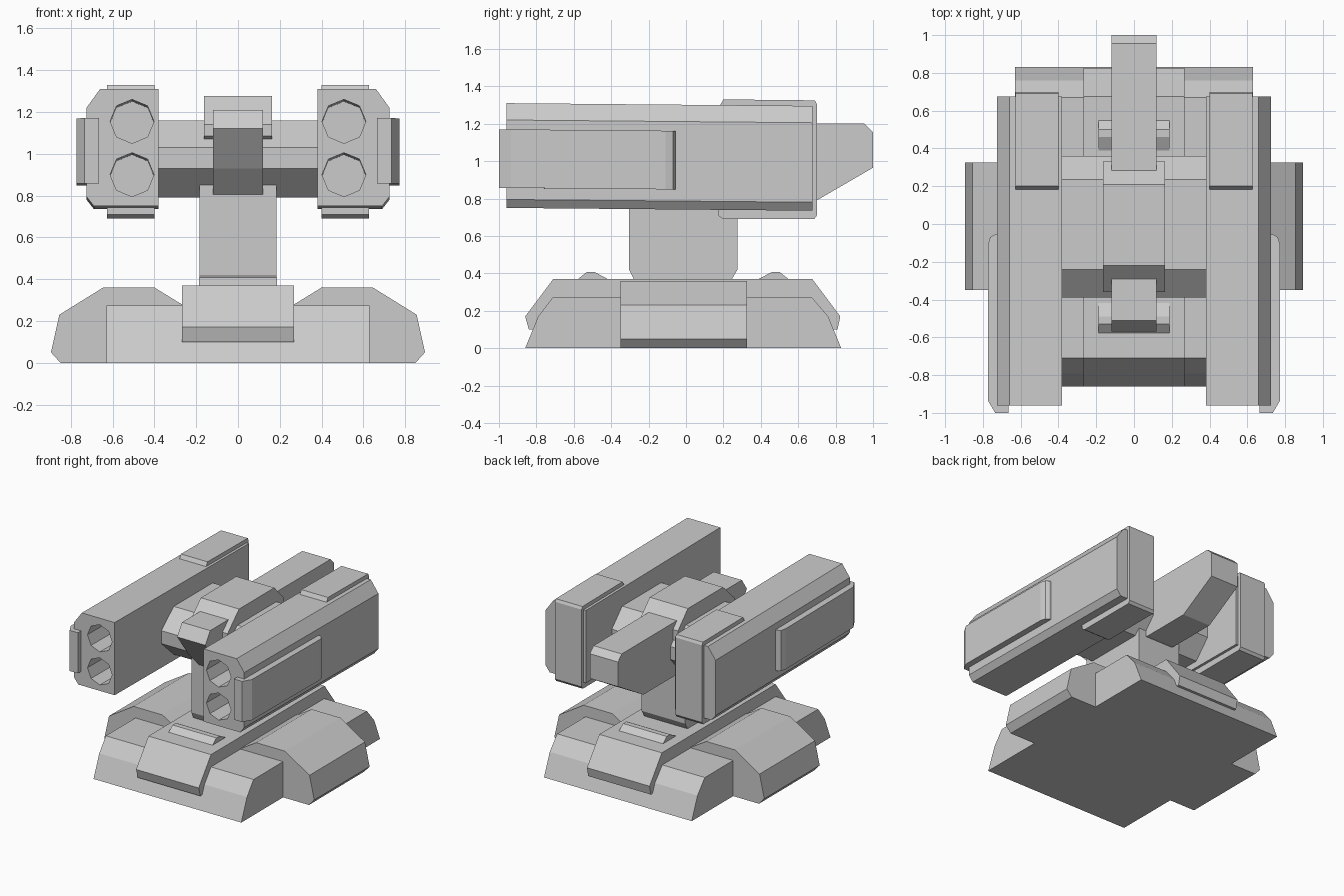
import bpy, bmesh, math
from mathutils import Vector, Matrix

if "Cube" in bpy.data.objects:
    bpy.data.objects.remove(bpy.data.objects["Cube"])


def prism(name, pts, axis, a, b, tilt=0.0, mirror=False):
    """Extrude a 2D profile along an axis; tilt shears z along y."""
    place = {
        'x': lambda p, t: (t, p[0], p[1]),
        'y': lambda p, t: (p[0], t, p[1]),
        'z': lambda p, t: (p[0], p[1], t),
    }[axis]
    bm = bmesh.new()
    lo = [bm.verts.new(place(p, a)) for p in pts]
    hi = [bm.verts.new(place(p, b)) for p in pts]
    n = len(pts)
    bm.faces.new(lo)
    bm.faces.new(hi[::-1])
    for i in range(n):
        j = (i + 1) % n
        bm.faces.new((lo[i], hi[i], hi[j], lo[j]))
    for v in bm.verts:
        v.co.z -= tilt * (v.co.y + 0.96)
    bmesh.ops.recalc_face_normals(bm, faces=bm.faces)
    me = bpy.data.meshes.new(name)
    bm.to_mesh(me)
    bm.free()
    ob = bpy.data.objects.new(name, me)
    bpy.context.collection.objects.link(ob)
    if mirror:
        add_mirror(ob)
    return ob


def add_mirror(ob):
    m = ob.modifiers.new("mirror", 'MIRROR')
    m.use_axis = (True, False, False)
    m.use_clip = False
    m.use_mirror_merge = False


# Base: long body, wide side feet, raised central ridge
prism("base_body", [(-0.86, 0), (-0.79, 0.17), (-0.71, 0.275), (0.67, 0.275),
                    (0.76, 0.17), (0.83, 0)], 'x', -0.63, 0.63)
half = [(0.85, 0), (0.895, 0.05), (0.855, 0.23), (0.645, 0.36), (0.40, 0.36), (0.27, 0.28)]
prism("base_side_feet", half + [(-x, z) for x, z in reversed(half)], 'y', -0.35, 0.325)
prism("base_ridge", [(-0.84, 0.10), (-0.86, 0.17), (-0.71, 0.37), (0.675, 0.37),
                     (0.825, 0.17), (0.81, 0.10)], 'x', -0.267, 0.267)

# Low wedges on the ridge, front and back
for name, s, off in (("front_wedge", 1, 0), ("rear_wedge", -1, -0.03)):
    prism(name, [(s * y + off, z) for y, z in
                 ((-0.59, 0.36), (-0.53, 0.408), (-0.49, 0.408), (-0.40, 0.36))],
          'x', -0.187, 0.187)

# Pillar
prism("pillar", [(-0.275, 0.36), (-0.305, 0.42), (-0.305, 0.90), (0.275, 0.90),
                 (0.275, 0.42), (0.24, 0.36)], 'x', -0.185, 0.185)

# Cross beam between the launchers, and the hump over it
prism("cross_beam", [(-0.24, 0.79), (-0.39, 0.93), (-0.39, 1.03), (-0.24, 1.16),
                     (0.235, 1.16), (0.36, 1.03), (0.36, 0.93), (0.235, 0.79)],
      'x', -0.39, 0.39)
prism("top_hump", [(-0.34, 1.07), (-0.36, 1.085), (-0.36, 1.14), (-0.22, 1.277),
                   (0.21, 1.277), (0.33, 1.15), (0.33, 1.07)], 'x', -0.163, 0.163)

# Sensor head at the front and counterweight at the back
prism("sensor_head", [(-0.30, 0.80), (-0.43, 0.93), (-0.57, 1.12), (-0.51, 1.21),
                      (-0.29, 1.21), (-0.20, 1.10), (-0.20, 0.80)], 'x', -0.12, 0.12)
prism("counterweight", [(0.20, 0.80), (0.20, 1.20), (0.955, 1.20), (1.0, 1.155),
                        (1.0, 0.965), (0.69, 0.785), (0.30, 0.785)], 'x', -0.12, 0.12)

# Launcher pods, slightly tilted, with two eight-sided tubes each
TILT = 0.009
pod = prism("launcher_pod", [(0.38, 0.75), (0.69, 0.75), (0.725, 0.795), (0.725, 1.22),
                             (0.66, 1.31), (0.38, 1.31)], 'y', -0.96, 0.675, TILT)
for cz in (1.155, 0.90):
    ring = [(0.507 + 0.105 * math.sin(i * math.pi / 4), cz + 0.105 * math.cos(i * math.pi / 4))
            for i in range(8)]
    cutter = prism("tube_cutter", ring, 'y', -1.1, 0.14, TILT)
    cutter.hide_render = True
    mod = pod.modifiers.new("tube", 'BOOLEAN')
    mod.operation, mod.solver, mod.object = 'DIFFERENCE', 'EXACT', cutter
    bpy.context.view_layer.objects.active = pod
    bpy.ops.object.modifier_apply(modifier=mod.name)
    bpy.data.objects.remove(cutter, do_unlink=True)
add_mirror(pod)

# Rear band wrapping the top, back and bottom of each pod
prism("pod_rear_band", [(0.18, 1.295), (0.20, 1.33), (0.69, 1.325), (0.70, 1.305),
                        (0.70, 0.71), (0.685, 0.69), (0.20, 0.69), (0.17, 0.71),
                        (0.17, 0.76)], 'x', 0.40, 0.627, 0, True)

# Outer armour plate on each pod
prism("pod_side_plate", [(0.665, -0.99), (0.735, -0.99), (0.773, -0.935), (0.773, -0.11),
                         (0.762, -0.07), (0.735, -0.055), (0.665, -0.055)],
      'z', 0.857, 1.17, TILT, True)
for v in bpy.data.objects["pod_side_plate"].data.vertices:
    if v.co.y < -0.98:
        v.co.y = -1.0
